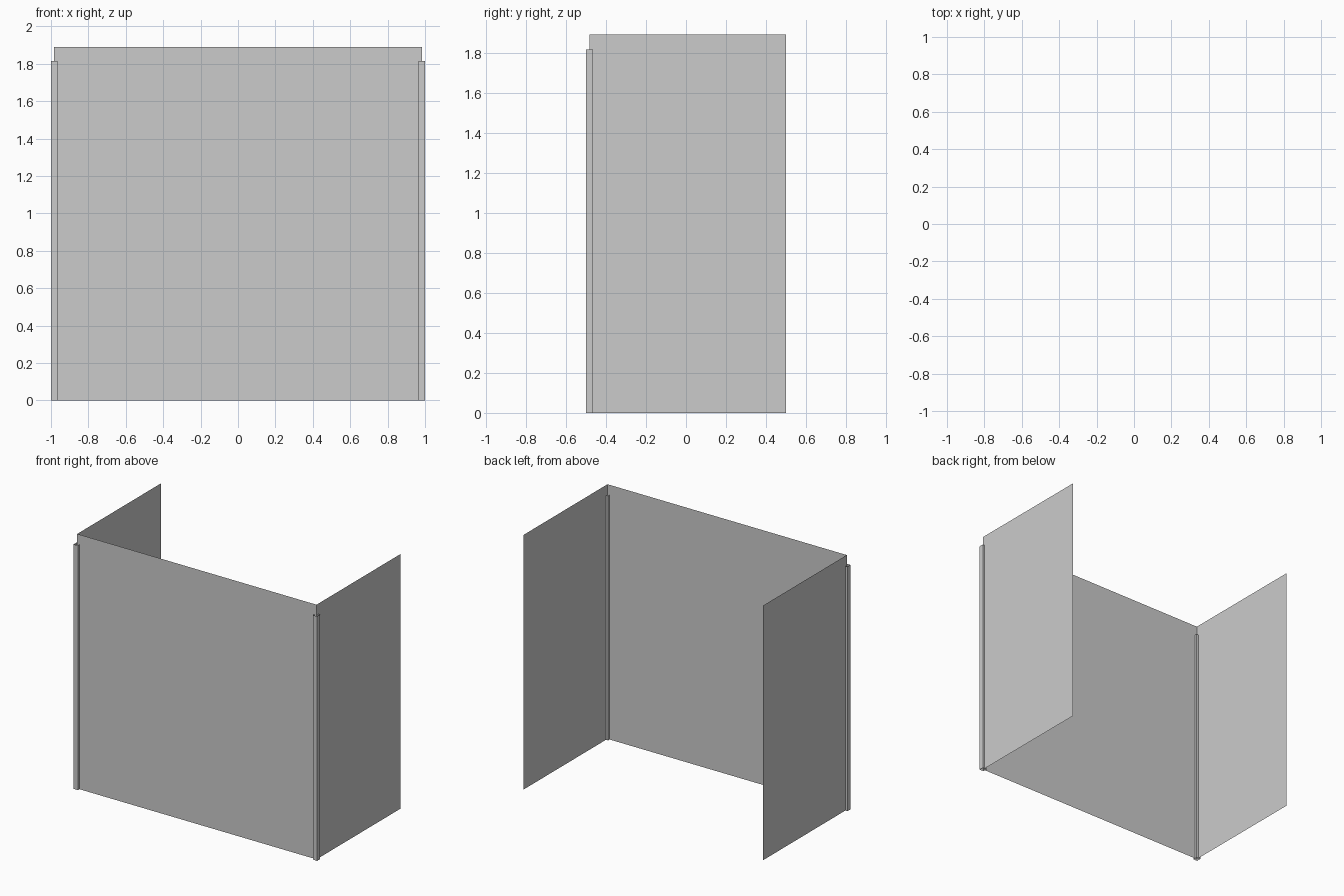
import bpy

if "Cube" in bpy.data.objects:
    bpy.data.objects.remove(bpy.data.objects["Cube"])

PANEL_H = 1.89      # panel height
TRIM_H = 1.815      # corner post height
CX, CY = 0.9825, -0.4825   # corner where panels meet
BACK = 0.5
R = 0.0175          # half width of a corner post


def wall(name, path, height, closed=False):
    """Extrude a plan-view path straight up into an open sheet."""
    n = len(path)
    verts = [(x, y, z) for z in (0, height) for x, y in path]
    count = n if closed else n - 1
    faces = [(i, (i + 1) % n, (i + 1) % n + n, i + n) for i in range(count)]
    mesh = bpy.data.meshes.new(name)
    mesh.from_pydata(verts, [], faces)
    obj = bpy.data.objects.new(name, mesh)
    bpy.context.collection.objects.link(obj)
    return obj


# Front panel
wall("front_panel", [(-CX, CY), (CX, CY)], PANEL_H)

# Side panels
wall("right_panel", [(CX, CY), (CX, BACK)], PANEL_H)
wall("left_panel", [(-CX, BACK), (-CX, CY)], PANEL_H)

# Open-ended square posts wrapping the two front corners
for side, s in (("left", -1), ("right", 1)):
    x = s * CX
    square = [(x - R, CY - R), (x + R, CY - R), (x + R, CY + R), (x - R, CY + R)]
    wall(side + "_corner_post", square, TRIM_H, closed=True)
